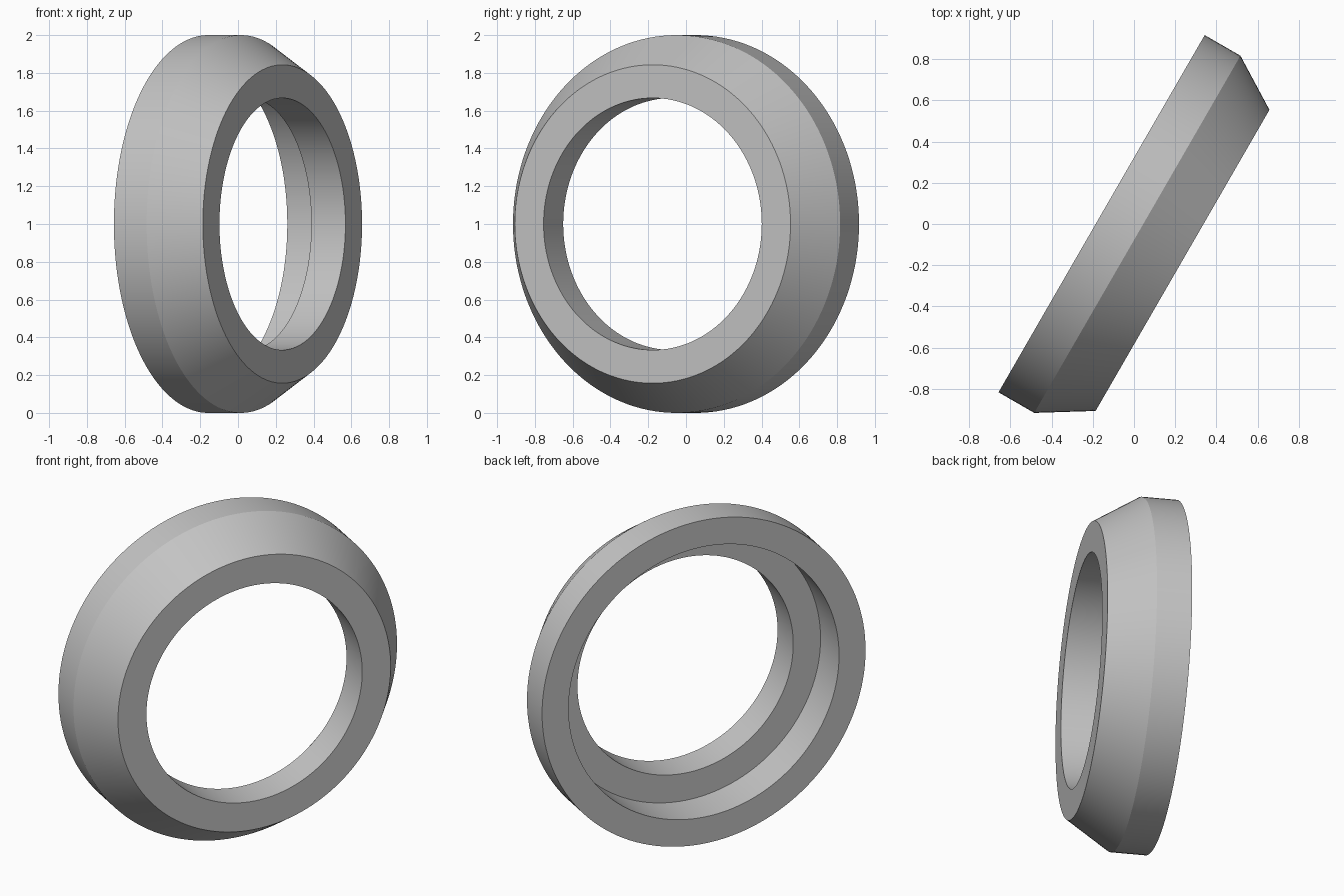
import bpy
import bmesh
import math
from mathutils import Matrix, Vector

cube = bpy.data.objects.get("Cube")
if cube:
    bpy.data.objects.remove(cube, do_unlink=True)

# Single grey material
grey = bpy.data.materials.new("plain grey")
colour = (0.55, 0.55, 0.55, 1)
grey.use_nodes = True
grey.diffuse_color = colour
grey.node_tree.nodes["Principled BSDF"].inputs["Base Color"].default_value = colour

# Ring cross-section as (radius, distance along axis from the back face)
BACK_BORE, HOLE, STEP = 0.836, 0.667, 0.245
profile = [
    (BACK_BORE, 0), (1, 0),            # back rim
    (1, 0.2), (0.843, 0.453),          # outer band and tapered flank
    (HOLE, 0.453),                     # front face
    (HOLE, STEP), (BACK_BORE, STEP),   # through hole and counterbore
]

# Revolve the closed section around the axis
bm = bmesh.new()
verts = [bm.verts.new((r, 0, h)) for r, h in profile]
edges = [bm.edges.new((v, verts[(i + 1) % len(verts)])) for i, v in enumerate(verts)]
bmesh.ops.spin(bm, geom=verts + edges, cent=(0, 0, 0), axis=(0, 0, 1),
               angle=math.tau, steps=144, use_merge=True)
bmesh.ops.remove_doubles(bm, verts=bm.verts[:], dist=0.0001)

# Stand the ring upright with its axis turned to the side
turn = Matrix.Rotation(math.radians(-30), 4, "Z") @ Matrix.Rotation(math.radians(90), 4, "Y")
bm.transform(Matrix.Translation(Vector((-0.157, 0.05, 1))) @ turn)
bmesh.ops.recalc_face_normals(bm, faces=bm.faces[:])

mesh = bpy.data.meshes.new("stepped_ring")
bm.to_mesh(mesh)
bm.free()
mesh.materials.append(grey)
ring = bpy.data.objects.new("stepped_ring", mesh)
bpy.context.collection.objects.link(ring)

# Smooth curved walls, crisp rims
bpy.ops.object.select_all(action="DESELECT")
ring.select_set(True)
bpy.context.view_layer.objects.active = ring
bpy.ops.object.shade_smooth_by_angle(angle=math.radians(25))
